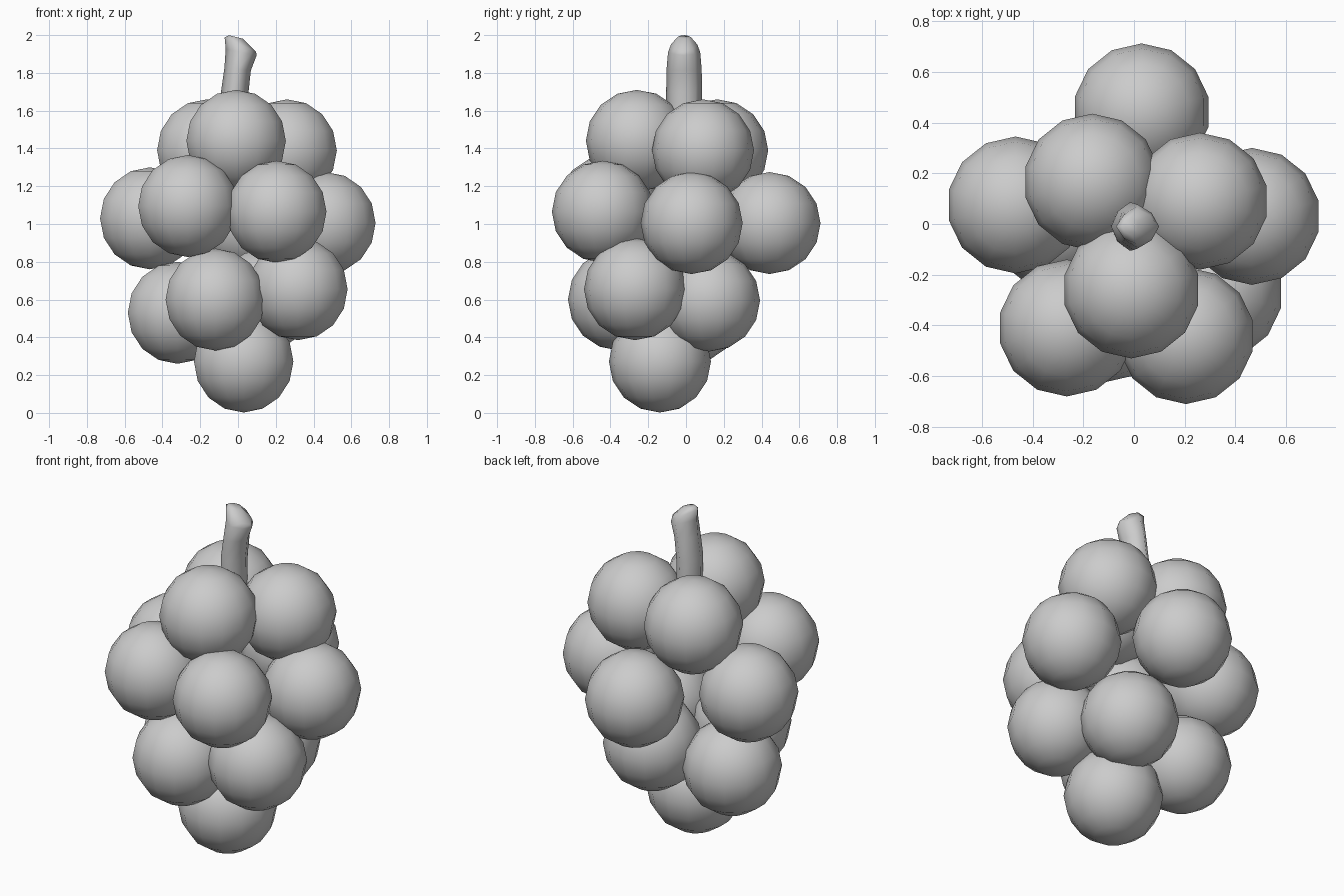
import bpy, bmesh
from math import cos, sin, pi

if "Cube" in bpy.data.objects:
    bpy.data.objects.remove(bpy.data.objects["Cube"])

R = 0.27  # shared grape radius


def grape(name, loc):
    bpy.ops.mesh.primitive_uv_sphere_add(segments=14, ring_count=8, radius=R, location=loc)
    ob = bpy.context.object
    ob.name = name
    bpy.ops.object.shade_smooth()


# Grape centres, tier by tier
tiers = {
    "top_grape": [(-0.01, -0.26, 1.44), (0.26, 0.09, 1.39), (-0.165, 0.165, 1.39)],
    "middle_grape": [(-0.265, -0.41, 1.095), (0.205, -0.44, 1.065), (-0.467, 0.075, 1.03),
                     (0.465, 0.03, 1.005), (0.03, 0.442, 1.005)],
    "lower_grape": [(-0.12, -0.355, 0.6), (0.317, -0.27, 0.655), (-0.32, 0.02, 0.53),
                    (0.135, 0.122, 0.595)],
    "bottom_grape": [(0.03, -0.138, 0.272)],
}
for name, centres in tiers.items():
    for i, c in enumerate(centres):
        grape(f"{name}_{i + 1}", c)

# Stem: lofted oval rings, bent slightly, with a slanted rounded tip
# (z, centre x, half width x, half width y, slant)
rings = [(1.30, -0.01, 0.07, 0.085, 0), (1.50, -0.02, 0.072, 0.093, 0),
         (1.70, -0.017, 0.073, 0.095, 0), (1.82, -0.002, 0.07, 0.093, 0.1),
         (1.91, 0.017, 0.082, 0.085, 0.2), (1.95, 0.012, 0.083, 0.07, 0.45),
         (1.99, -0.01, 0.038, 0.035, 0.25)]
N = 8
bm = bmesh.new()
loops = []
for z, cx, rx, ry, slant in rings:
    loop = []
    for k in range(N):
        a = 2 * pi * k / N
        f = 1.0 if k % 2 == 0 else 0.9
        dx = rx * f * cos(a)
        loop.append(bm.verts.new((cx + dx, -0.01 + ry * f * sin(a), z - slant * dx)))
    loops.append(loop)
for lo, hi in zip(loops, loops[1:]):
    for k in range(N):
        n = (k + 1) % N
        bm.faces.new((lo[k], lo[n], hi[n], hi[k]))
bm.faces.new(loops[0][::-1])
bm.faces.new(loops[-1])
for f in bm.faces:
    f.smooth = True
mesh = bpy.data.meshes.new("stem")
bm.to_mesh(mesh)
bm.free()
bpy.context.collection.objects.link(bpy.data.objects.new("stem", mesh))
